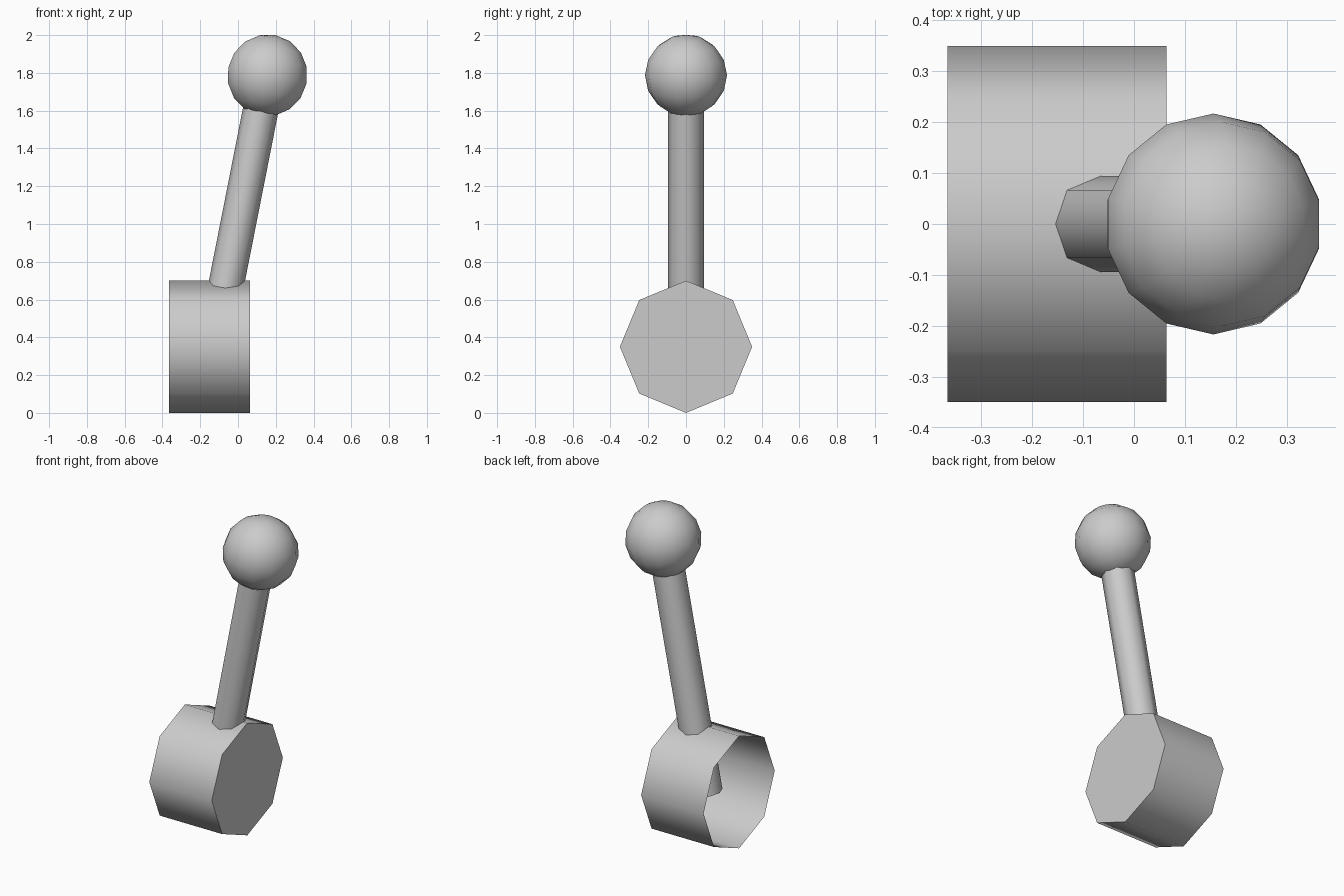
import bpy, bmesh, math
from mathutils import Vector, Matrix

if "Cube" in bpy.data.objects:
    bpy.data.objects.remove(bpy.data.objects["Cube"])

TILT = math.radians(11.15)
KNOB = Vector((0.156, 0, 1.787))
AXIS = Vector((math.sin(TILT), 0, math.cos(TILT)))


def finish(name, bm, matrix):
    """Turn a bmesh into a smooth-shaded object with sharp rims."""
    bm.transform(matrix)
    mesh = bpy.data.meshes.new(name)
    bm.to_mesh(mesh)
    bm.free()
    ob = bpy.data.objects.new(name, mesh)
    bpy.context.collection.objects.link(ob)
    bpy.ops.object.select_all(action='DESELECT')
    ob.select_set(True)
    bpy.context.view_layer.objects.active = ob
    bpy.ops.object.shade_smooth_by_angle(angle=math.radians(60))
    return ob


def cylinder(name, radius, depth, centre, angle, keep_top):
    """Eight-sided cylinder tipped about y, open at the bottom."""
    bm = bmesh.new()
    bmesh.ops.create_cone(bm, cap_ends=True, segments=8,
                          radius1=radius, radius2=radius, depth=depth)
    limit = 0.9 if keep_top else -2
    caps = [f for f in bm.faces if abs(f.normal.z) > 0.9
            and (not keep_top or f.normal.z < 0)]
    bmesh.ops.delete(bm, geom=caps, context='FACES_ONLY')
    finish(name, bm, Matrix.Translation(centre) @ Matrix.Rotation(angle, 4, 'Y'))


# Octagonal base lying along x: closed on the right, open on the left
cylinder("base", 0.35, 0.43, Vector((-0.151, 0, 0.35)), math.pi / 2, True)

# Leaning shaft, running from inside the base into the knob
length = (KNOB.z - 0.29) / math.cos(TILT)
cylinder("shaft", 0.094, length, KNOB - AXIS * length / 2, TILT, False)

# Round knob, tilted with the shaft
bm = bmesh.new()
bmesh.ops.create_uvsphere(bm, u_segments=14, v_segments=8, radius=0.217)
finish("knob", bm, Matrix.Translation(KNOB) @ Matrix.Rotation(TILT, 4, 'Y'))
